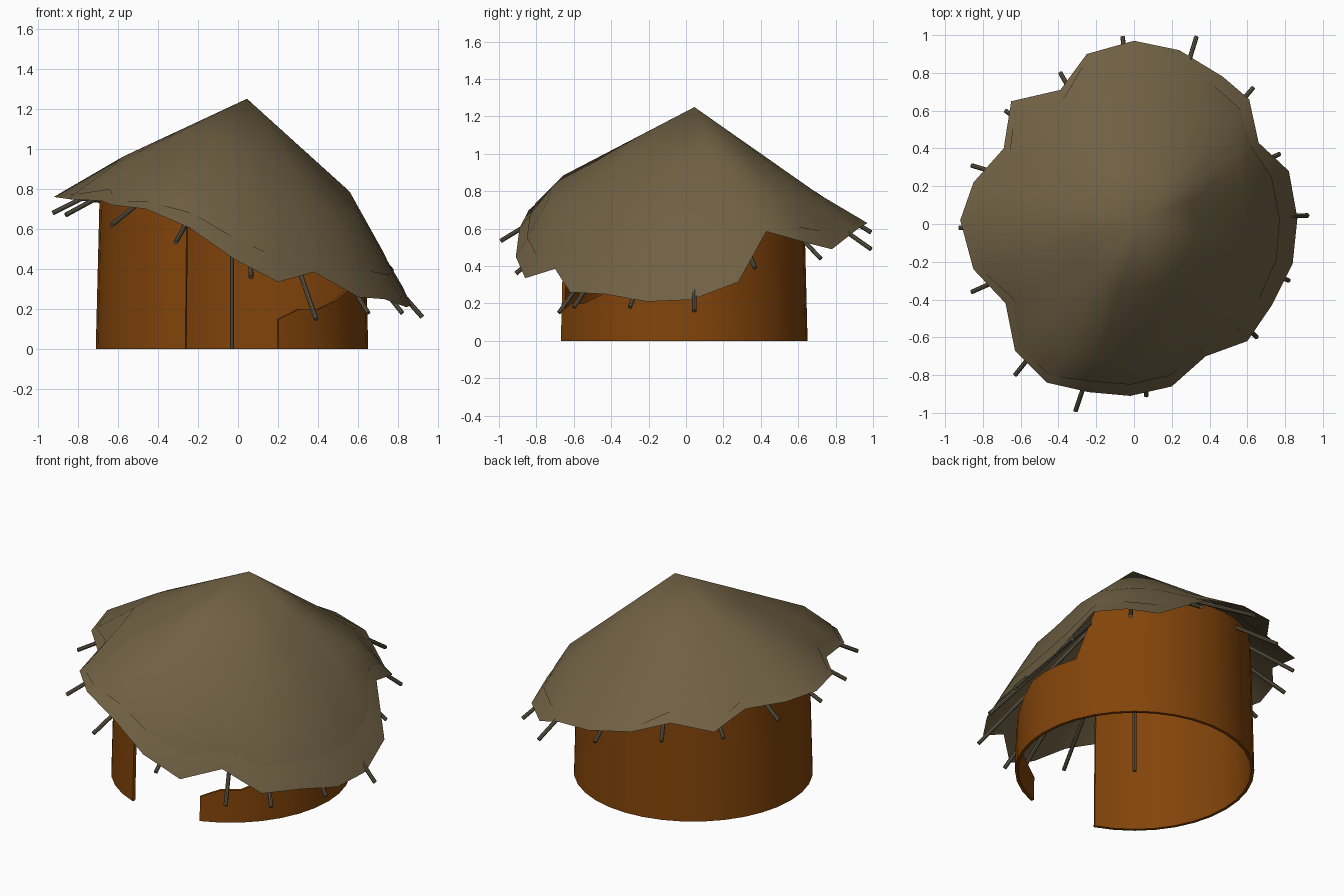
import bpy, bmesh, math
from mathutils import Vector

if "Cube" in bpy.data.objects:
    bpy.data.objects.remove(bpy.data.objects["Cube"])


def material(name, rgb):
    m = bpy.data.materials.new(name)
    m.diffuse_color = (*rgb, 1)
    m.use_nodes = True
    m.node_tree.nodes["Principled BSDF"].inputs["Base Color"].default_value = m.diffuse_color
    return m


CLAY = material("orange clay", (0.225, 0.058, 0.003))
THATCH = material("dry thatch", (0.16, 0.118, 0.057))
WOOD = material("grey wood", (0.115, 0.098, 0.062))


def add_object(name, bm, mat):
    me = bpy.data.meshes.new(name)
    bm.to_mesh(me)
    bm.free()
    me.materials.append(mat)
    ob = bpy.data.objects.new(name, me)
    bpy.context.collection.objects.link(ob)
    return ob


def interp(table, a):
    """Linear lookup in rows of (angle, value, ...)."""
    for p, q in zip(table, table[1:]):
        if p[0] <= a <= q[0]:
            t = (a - p[0]) / (q[0] - p[0])
            return [u + (v - u) * t for u, v in zip(p[1:], q[1:])]
    return list(table[-1][1:])


# Round clay wall: doorway in front, broken low on the right, up to the roof elsewhere
CX, CY = -0.03, -0.03
HEIGHTS = [(290, .15), (300, .20), (313, .20), (325, .27), (340, .35), (350, .40),
           (380, .40), (385, .66), (395, .72), (420, .75), (450, .79), (480, .82),
           (510, .83), (610, .83)]
bm = bmesh.new()
N = 32
sections = []
for i in range(N + 1):
    deg = 290 + 320 * i / N
    a = math.radians(deg)
    h = interp(HEIGHTS, deg)[0]
    taper = 0.025 * h

    def ring_point(r, z):
        return bm.verts.new((CX + r * math.cos(a), CY + r * math.sin(a), z))
    sections.append([ring_point(.68, 0), ring_point(.68 - taper, h),
                     ring_point(.662 - taper, h), ring_point(.662, 0)])
for s, t in zip(sections, sections[1:]):
    for k in range(4):
        bm.faces.new((s[k], t[k], t[(k + 1) % 4], s[(k + 1) % 4]))
bm.faces.new(sections[0])
bm.faces.new(sections[-1][::-1])
bmesh.ops.recalc_face_normals(bm, faces=bm.faces[:])
wall = add_object("clay_wall", bm, CLAY)
bpy.context.view_layer.objects.active = wall
wall.select_set(True)
bpy.ops.object.shade_smooth_by_angle(angle=math.radians(35))

# Sagging thatched roof: ragged rim, shoulder ring and off-centre apex
RIM = [(.865, .03, .22), (.82, .28, .315), (.66, .43, .585), (.61, .66, .52),
       (.47, .78, .49), (.24, .92, .60), (0, .97, .63), (-.25, .90, .66),
       (-.39, .71, .68), (-.65, .65, .67), (-.69, .40, .73), (-.85, .22, .75),
       (-.92, .02, .76), (-.85, -.24, .75), (-.68, -.42, .74), (-.63, -.67, .72),
       (-.46, -.84, .70), (-.24, -.89, .605), (-.02, -.91, .45), (.20, -.86, .335),
       (.38, -.70, .385), (.60, -.62, .26), (.73, -.43, .25), (.84, -.21, .21)]
SHOULDER = [(0, .60, .68), (20, .59, .79), (32, .66, .79), (60, .72, .76), (90, .70, .79),
            (120, .68, .84), (150, .65, .88), (180, .57, .965), (210, .66, .91),
            (227, .69, .88), (242, .75, .885), (270, .74, .74), (300, .68, .64),
            (330, .63, .64), (360, .60, .68)]
APEX = Vector((.045, .045, 1.25))
rim = [Vector(p) for p in RIM]
shoulder, trimmed = [], []
for p in rim:
    deg = math.degrees(math.atan2(p.y, p.x)) % 360
    r, z = interp(SHOULDER, deg)
    a = math.radians(deg)
    s = Vector((r * math.cos(a), r * math.sin(a), z))
    shoulder.append(s)
    slope = (s.z - p.z) / (p - s).xy.length
    f = 0.35 * min(1, max(0, (slope - .45) / 0.8))
    trimmed.append(p.lerp(s, f))

bm = bmesh.new()


def shell(edge, drop, flip):
    """Roof skin from the apex down to the given edge."""
    low = Vector((0, 0, drop))
    mid = [APEX.lerp(s, .5) for s in shoulder]
    tip = bm.verts.new(APEX - low)
    rings = [[bm.verts.new(v - low) for v in mid],
             [bm.verts.new(v - low) for v in shoulder],
             [bm.verts.new(v) for v in edge]]
    n = len(edge)
    faces = []
    for i in range(n):
        j = (i + 1) % n
        faces.append(bm.faces.new((tip, rings[0][i], rings[0][j])))
        for u, w in zip(rings, rings[1:]):
            faces.append(bm.faces.new((u[i], w[i], w[j], u[j])))
    if flip:
        bmesh.ops.reverse_faces(bm, faces=faces)


shell(trimmed, 0, False)     # outer thatch
shell(rim, .025, True)       # lining that shows beyond the edge
for f in bm.faces:
    f.smooth = True
add_object("thatched_roof", bm, THATCH)


# Wooden poles
def pole(name, start, end, radius):
    start, end = Vector(start), Vector(end)
    d = end - start
    bm = bmesh.new()
    bmesh.ops.create_cone(bm, cap_ends=True, segments=8, radius1=radius,
                          radius2=radius, depth=d.length)
    ob = add_object(name, bm, WOOD)
    ob.location = (start + end) / 2
    ob.rotation_euler = d.to_track_quat('Z', 'Y').to_euler()


TIPS = [(-.06, .99, .58), (.33, .99, .49), (.63, .72, .44), (.77, .37, .39),
        (.92, .045, .16), (.82, -.30, .18), (.65, -.60, .18), (.39, -.68, .15),
        (.065, -.91, .36), (-.31, -.99, .535), (-.63, -.80, .62), (-.86, -.36, .67),
        (-.925, -.02, .68), (-.86, .31, .67), (-.68, .60, .62), (-.39, .80, .60)]
for i, tip in enumerate(TIPS):
    pole(f"rafter_{i + 1}", tip, (.04, .04, 1.16), .012)
pole("centre_post", (CX, CY, 0), (CX, CY, 1.17), .011)
